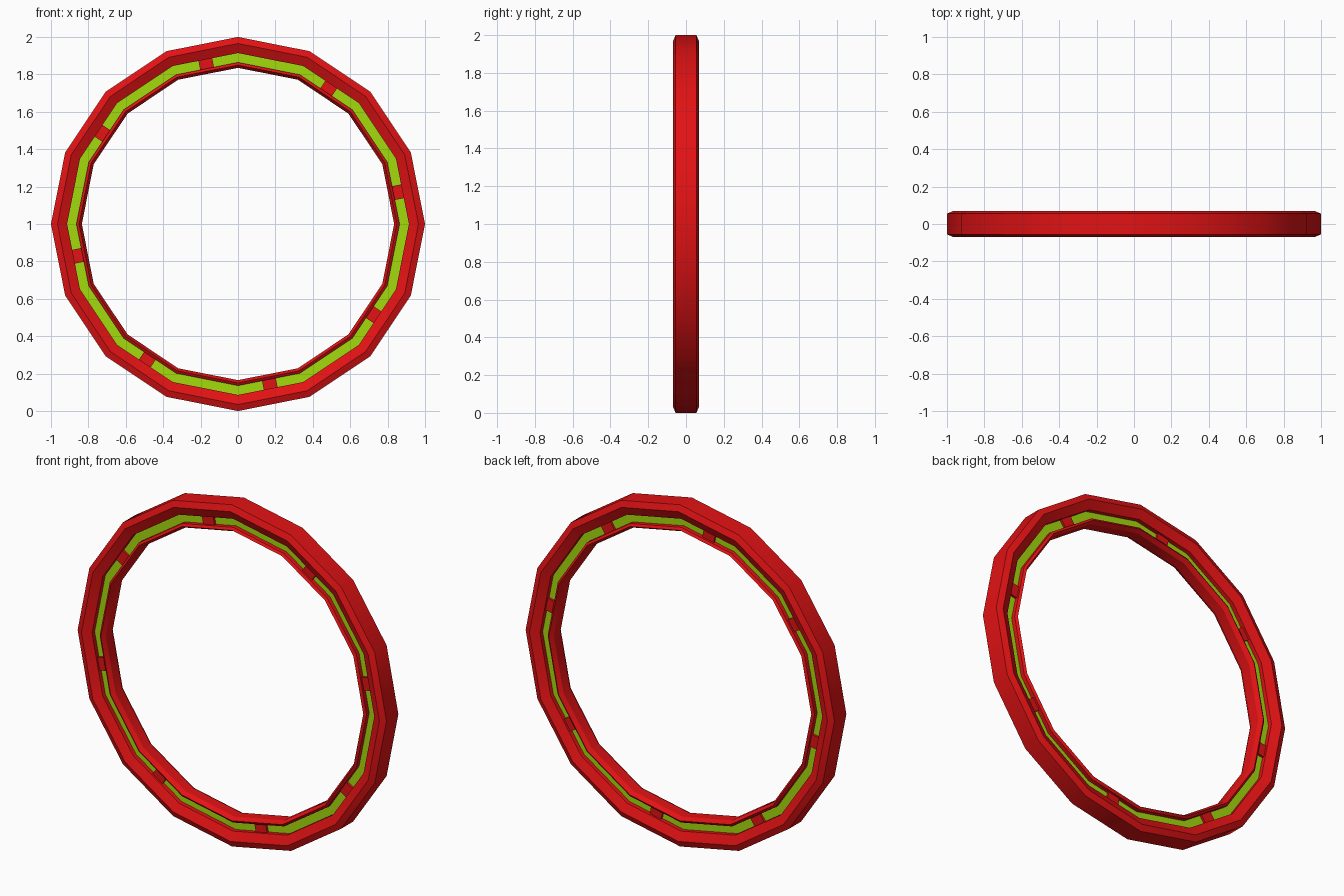
import bpy
import bmesh
from math import cos, sin, radians, tau
from mathutils import Matrix, Vector

cube = bpy.data.objects.get("Cube")
if cube:
    bpy.data.objects.remove(cube)


def make_material(name, rgb):
    mat = bpy.data.materials.new(name)
    mat.use_nodes = True
    mat.diffuse_color = (*rgb, 1)
    bsdf = next(n for n in mat.node_tree.nodes if n.type == "BSDF_PRINCIPLED")
    bsdf.inputs["Base Color"].default_value = (*rgb, 1)
    return mat


def make_object(name, bm, materials):
    bmesh.ops.recalc_face_normals(bm, faces=bm.faces[:])
    mesh = bpy.data.meshes.new(name)
    bm.to_mesh(mesh)
    bm.free()
    for mat in materials:
        mesh.materials.append(mat)
    obj = bpy.data.objects.new(name, mesh)
    bpy.context.collection.objects.link(obj)
    return obj


red = make_material("red", (0.76, 0.006, 0.007))
green = make_material("lime_green", (0.37, 0.70, 0.004))

SIDES = 16
CENTRE = Vector((0, 0, 1))
FLOOR = 0.02

# Half cross-section (radius, depth): bevelled rim, groove, inner lip
half = [(1.0, 0.055), (0.965, 0.07), (0.914, 0.045), (0.914, FLOOR),
        (0.864, FLOOR), (0.864, 0.045), (0.85, 0.055), (0.835, 0.03)]
profile = [(r, -d) for r, d in half] + [(r, d) for r, d in reversed(half)]

# Ring body, with the groove floors in green
bm = bmesh.new()
loops = []
for i in range(SIDES):
    a = tau * i / SIDES
    loops.append([bm.verts.new(CENTRE + Vector((r * cos(a), y, r * sin(a))))
                  for r, y in profile])
count = len(profile)
for i in range(SIDES):
    here, there = loops[i], loops[(i + 1) % SIDES]
    for j in range(count):
        k = (j + 1) % count
        face = bm.faces.new((here[j], here[k], there[k], there[j]))
        on_floor = abs(profile[j][1]) == FLOOR and abs(profile[k][1]) == FLOOR
        face.material_index = 1 if on_floor else 0
ring = make_object("ring_body", bm, [red, green])
bpy.ops.object.select_all(action="DESELECT")
ring.select_set(True)
bpy.context.view_layer.objects.active = ring
bpy.ops.object.shade_smooth_by_angle(angle=radians(30))

# Small blocks bridging the groove on every second side, front and back
for n in range(8):
    turn = Matrix.Rotation(-radians(11.25 + 45 * n), 4, "Y")
    bm = bmesh.new()
    size = Matrix.Diagonal((0.054, 0.066, 0.075, 1))
    place = Matrix.Translation(CENTRE) @ turn @ Matrix.Translation((0.872, 0, 0))
    bmesh.ops.create_cube(bm, size=1, matrix=place @ size)
    make_object(f"groove_block_{n + 1}", bm, [red])
